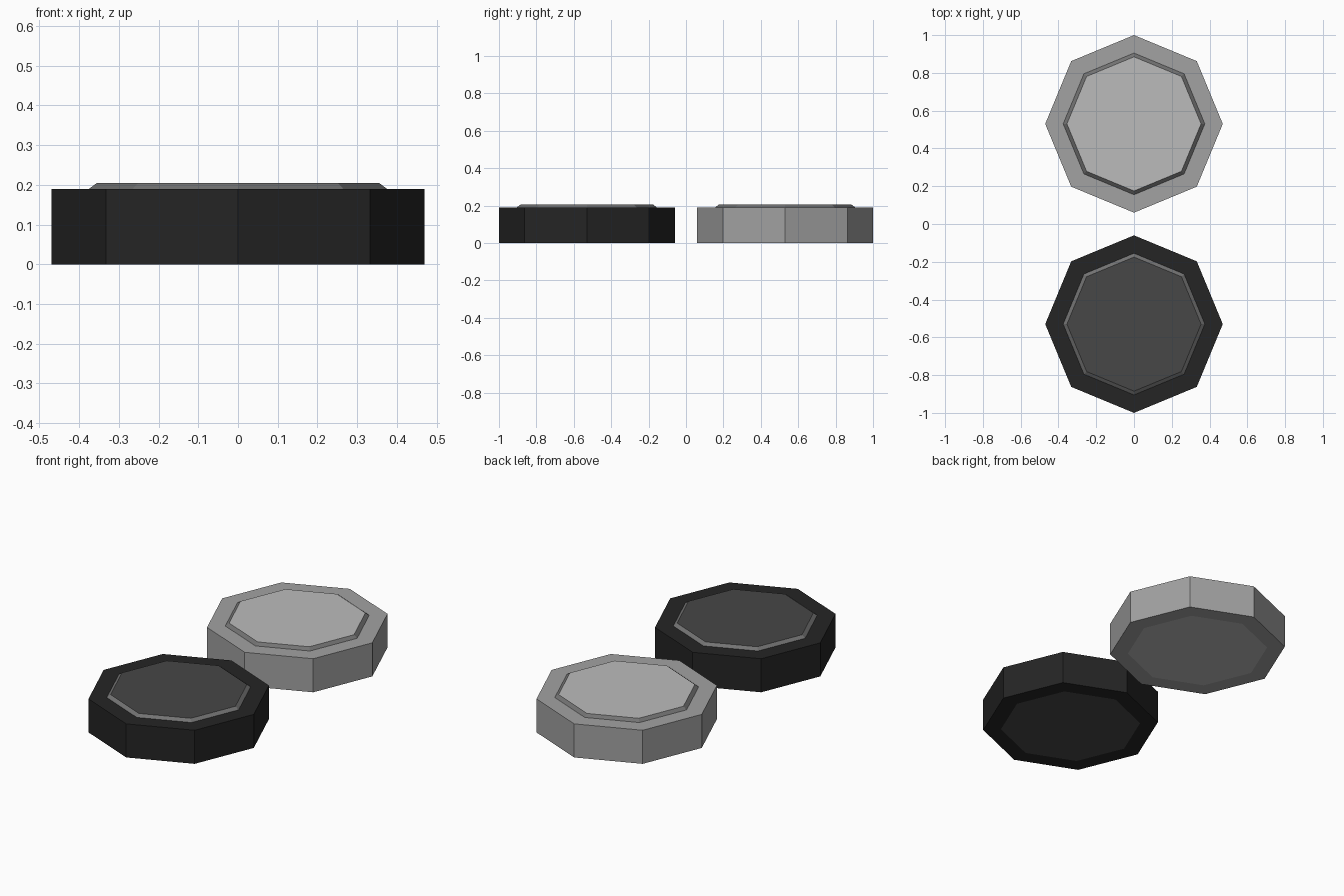
import bpy, bmesh
from math import cos, sin, pi

if "Cube" in bpy.data.objects:
    bpy.data.objects.remove(bpy.data.objects["Cube"])

SIDES = 8


def material(name, v):
    m = bpy.data.materials.new(name)
    m.diffuse_color = (v, v, v, 1)
    m.use_nodes = True
    m.node_tree.nodes["Principled BSDF"].inputs["Base Color"].default_value = m.diffuse_color
    return m


def counter(name, y, rim, face, bevel):
    """Octagonal playing piece: closed loft through (radius, z) rings."""
    # bottom inlay, bottom rim, wall, top rim, raised bevel
    profile = [(0.375, 0), (0.47, 0), (0.47, 0.19), (0.375, 0.19), (0.355, 0.205)]
    strip_slots = [0, 0, 0, 2]
    bm = bmesh.new()
    rings = [[bm.verts.new((r * cos(2 * pi * i / SIDES), r * sin(2 * pi * i / SIDES), z))
              for i in range(SIDES)] for r, z in profile]
    for a, b, slot in zip(rings, rings[1:], strip_slots):
        for i in range(SIDES):
            j = (i + 1) % SIDES
            bm.faces.new((a[i], a[j], b[j], b[i])).material_index = slot
    # inlaid top and bottom panels
    bm.faces.new(rings[-1]).material_index = 1
    bm.faces.new(rings[0][::-1]).material_index = 1
    bmesh.ops.recalc_face_normals(bm, faces=bm.faces)
    me = bpy.data.meshes.new(name)
    bm.to_mesh(me)
    bm.free()
    for m in (rim, face, bevel):
        me.materials.append(m)
    ob = bpy.data.objects.new(name, me)
    ob.location.y = y
    bpy.context.collection.objects.link(ob)


edge = material("bevel_grey", 0.17)
counter("dark_counter", -0.53, material("black_rim", 0.018), material("dark_panel", 0.063), edge)
counter("light_counter", 0.53, material("grey_rim", 0.36), material("light_panel", 0.5), edge)
